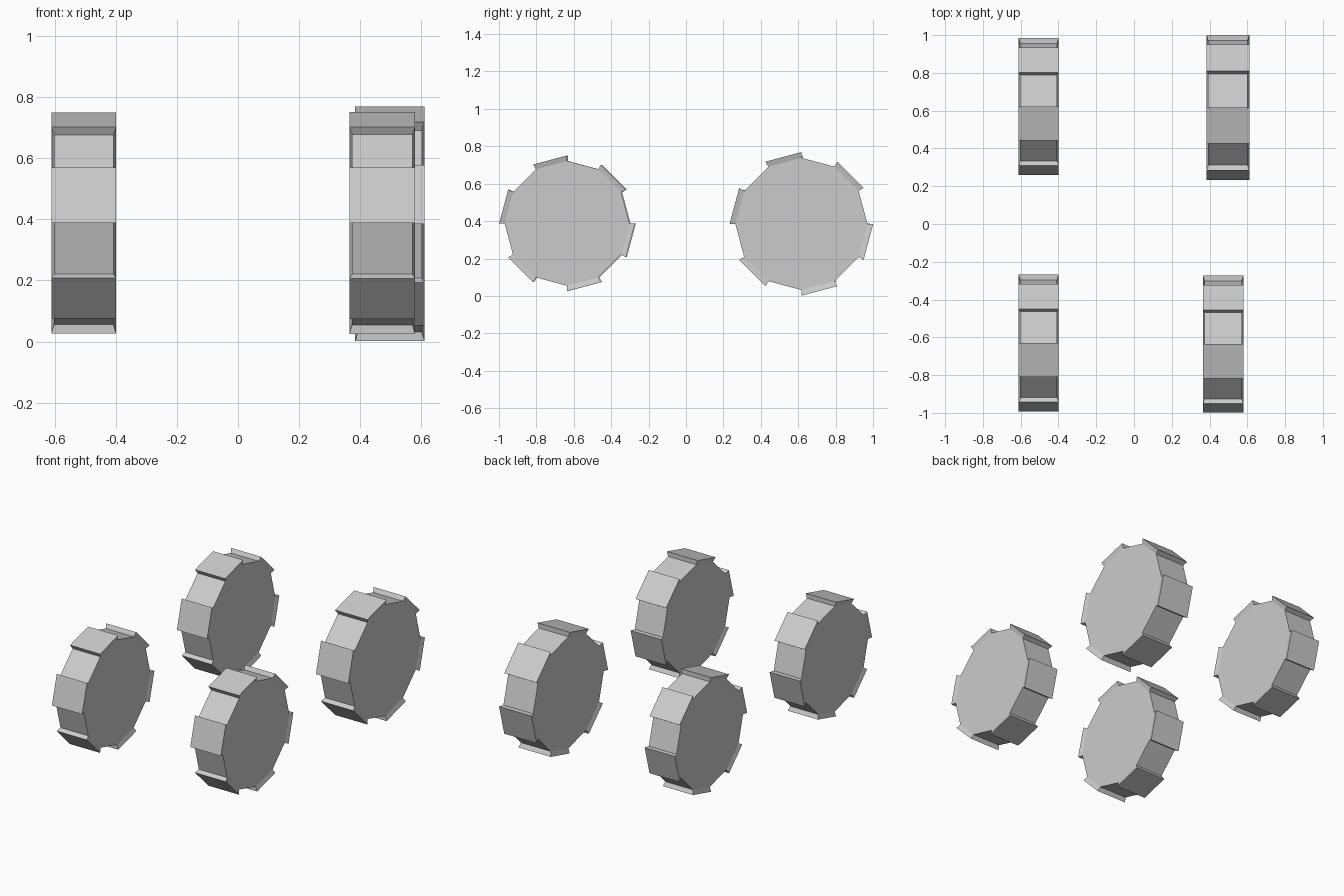
import bpy, bmesh
from math import atan2, degrees, pi
from mathutils import Matrix

if "Cube" in bpy.data.objects:
    bpy.data.objects.remove(bpy.data.objects["Cube"])

FLARE = 1.087  # tread blocks flare outward by this factor


def make_wheel(name, centre, radius, width):
    """12-sided wheel along x; every second rim face is raised into a flared tread block."""
    bm = bmesh.new()
    bmesh.ops.create_cone(bm, cap_ends=True, segments=12,
                          radius1=radius / FLARE, radius2=radius / FLARE,
                          depth=width / FLARE, matrix=Matrix.Rotation(pi / 2, 4, 'Y'))
    bm.normal_update()

    # Rim faces centred on 45, 105, 165 ... degrees carry the treads
    treads = []
    for f in bm.faces:
        if len(f.verts) == 4:
            c = f.calc_center_median()
            if round(degrees(atan2(c.z, c.y))) % 60 == 45:
                treads.append(f)

    raised = bmesh.ops.extrude_discrete_faces(bm, faces=treads)["faces"]
    for f in raised:
        for v in f.verts:
            v.co *= FLARE

    bmesh.ops.recalc_face_normals(bm, faces=bm.faces)
    mesh = bpy.data.meshes.new(name)
    bm.to_mesh(mesh)
    bm.free()
    obj = bpy.data.objects.new(name, mesh)
    obj.location = centre
    bpy.context.collection.objects.link(obj)


# Four wheels; the back right one is slightly larger
make_wheel("wheel_front_left", (-0.505, -0.630, 0.388), 0.362, 0.212)
make_wheel("wheel_back_left", (-0.505, 0.622, 0.388), 0.362, 0.212)
make_wheel("wheel_front_right", (0.472, -0.636, 0.388), 0.363, 0.215)
make_wheel("wheel_back_right", (0.497, 0.617, 0.385), 0.384, 0.227)
